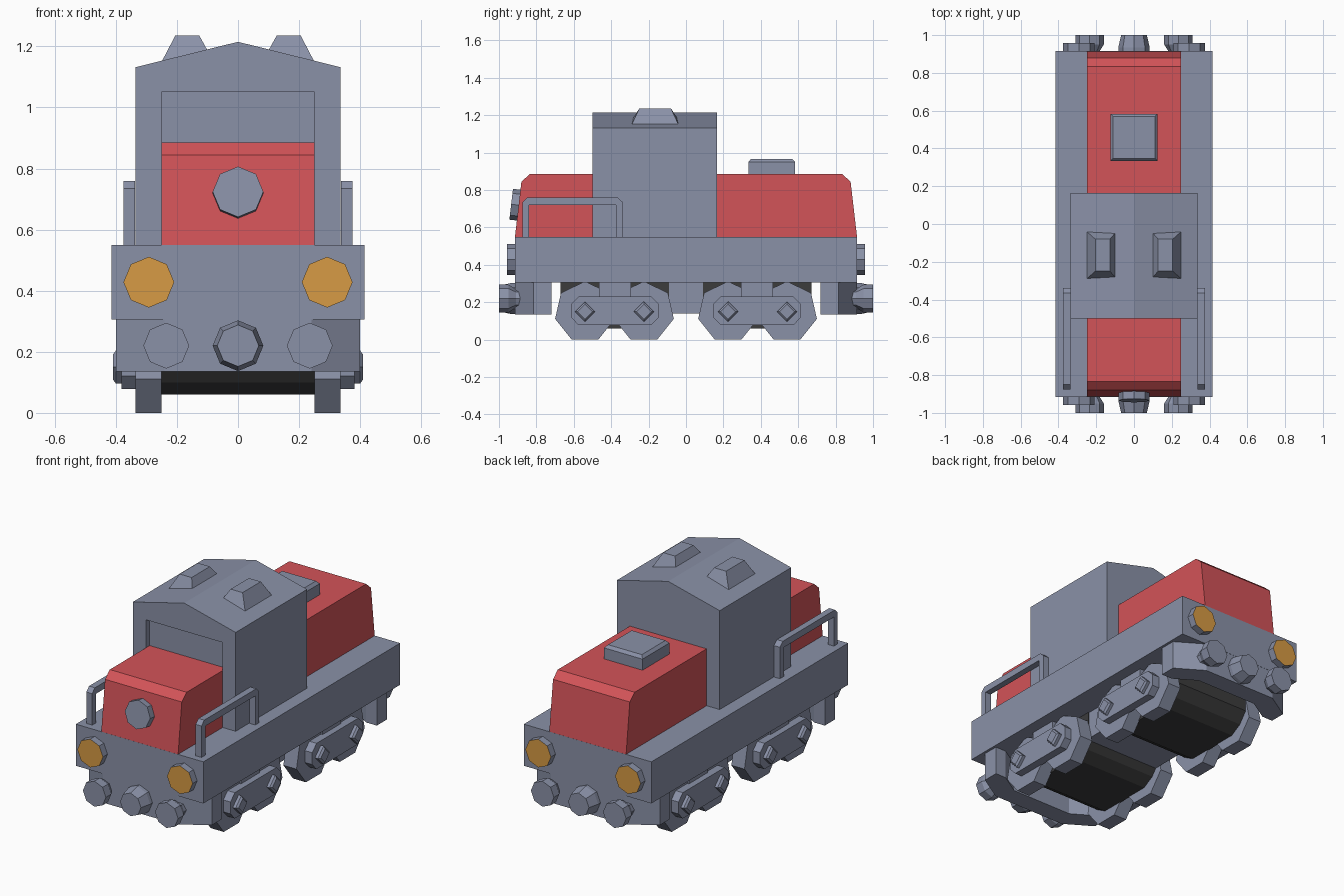
import bpy, bmesh, math
from mathutils import Matrix, Vector

if "Cube" in bpy.data.objects:
    bpy.data.objects.remove(bpy.data.objects["Cube"])


def material(name, rgb):
    m = bpy.data.materials.new(name)
    m.diffuse_color = (*rgb, 1)
    m.use_nodes = True
    m.node_tree.nodes["Principled BSDF"].inputs["Base Color"].default_value = m.diffuse_color
    return m


GREY = material("blue_grey", (0.254, 0.283, 0.387))
RED = material("red", (0.65, 0.087, 0.098))
AMBER = material("amber", (0.68, 0.328, 0.058))
DARK = material("charcoal", (0.045, 0.045, 0.046))


def finish(name, bm, *mats):
    bmesh.ops.recalc_face_normals(bm, faces=bm.faces)
    me = bpy.data.meshes.new(name)
    bm.to_mesh(me)
    bm.free()
    for m in mats:
        me.materials.append(m)
    ob = bpy.data.objects.new(name, me)
    bpy.context.collection.objects.link(ob)
    return ob


def loft(name, rings, *mats):
    """Skin a list of equal-length rings of points and cap both ends."""
    bm = bmesh.new()
    loops = [[bm.verts.new(p) for p in r] for r in rings]
    n = len(loops[0])
    for a, b in zip(loops, loops[1:]):
        for i in range(n):
            bm.faces.new((a[i], a[(i + 1) % n], b[(i + 1) % n], b[i]))
    bm.faces.new(loops[0])
    bm.faces.new(loops[-1])
    return finish(name, bm, *mats)


def extrude(name, profile, axis, lo, hi, mat):
    """Extrude a 2D profile along x (y,z), y (x,z) or z (x,y)."""
    place = {"x": lambda p, t: (t, *p), "y": lambda p, t: (p[0], t, p[1]),
             "z": lambda p, t: (*p, t)}[axis]
    return loft(name, [[place(p, t) for p in profile] for t in (lo, hi)], mat)


def box(name, x0, x1, y0, y1, z0, z1, mat):
    return extrude(name, [(x0, y0), (x1, y0), (x1, y1), (x0, y1)], "z", z0, z1, mat)


def turned(name, x, z, steps, *mats):
    """Eight-sided turned part along y; steps are (y, radius)."""
    rings = [[(x + r * math.cos(i * math.pi / 4), y, z + r * math.sin(i * math.pi / 4))
              for i in range(8)] for y, r in steps]
    return loft(name, rings, *mats)


# Chassis and cab with pitched roof
box("chassis", -0.415, 0.415, -0.915, 0.915, 0.305, 0.55, GREY)
cab = extrude("cab", [(-0.335, 0.54), (0.335, 0.54), (0.335, 1.132), (0, 1.215), (-0.335, 1.132)],
              "y", -0.5, 0.165, GREY)

# Recess in the cab front above the short hood
cutter = box("cab_recess_cutter", -0.25, 0.25, -0.6, -0.465, 0.6, 1.05, GREY)
cutter.hide_render = True
cutter.hide_viewport = True
cut = cab.modifiers.new("recess", "BOOLEAN")
cut.operation = "DIFFERENCE"
cut.solver = "EXACT"
cut.object = cutter

# Hoods
for name, s, inner in (("front_hood", -1, 0.46), ("rear_hood", 1, 0.16)):
    prof = [(s * y, z) for y, z in ((inner, 0.545), (0.915, 0.545), (0.88, 0.845),
                                    (0.835, 0.885), (inner, 0.885))]
    extrude(name, prof, "x", -0.25, 0.25, RED)

# Tilted headlamp on the front hood
lamp = turned("hood_lamp", 0, 0, [(-0.035, 0.083), (0.03, 0.083)], GREY)
lamp.data.transform(Matrix.Translation((0, -0.9, 0.72)) @ Matrix.Rotation(math.radians(-6.7), 4, "X"))

# Hatch on the rear hood
def rect(x0, x1, y0, y1, z):
    return [(x0, y0, z), (x1, y0, z), (x1, y1, z), (x0, y1, z)]


loft("hood_hatch", [rect(-0.125, 0.125, 0.333, 0.583, 0.88),
                    rect(-0.125, 0.125, 0.333, 0.583, 0.95),
                    rect(-0.11, 0.11, 0.348, 0.568, 0.967)], GREY)

for s, side in ((-1, "left"), (1, "right")):
    # Roof vents sitting on the slope
    base = [(s * x, -0.165 + y, z) for x, y, z in
            ((0.1, -0.117, 1.187), (0.25, -0.125, 1.15), (0.25, 0.125, 1.15), (0.1, 0.117, 1.187))]
    top = rect(s * 0.127, s * 0.205, -0.25, -0.08, 1.236)
    loft(side + "_roof_vent", [base, top], GREY)

    # Handrail: outer outline followed by the inner one
    outer = [(-0.875, 0.545), (-0.875, 0.735), (-0.85, 0.76), (-0.365, 0.76), (-0.338, 0.735), (-0.338, 0.545)]
    inner = [(-0.375, 0.545), (-0.375, 0.721), (-0.84, 0.721), (-0.84, 0.545)]
    extrude(side + "_handrail", outer + inner, "x", s * 0.337, s * 0.375, GREY)

# End fittings, repeated at both ends
for e, end in ((-1, "front"), (1, "rear")):
    beam = [(0.4, 0.72), (0.4, 0.815), (0.24, 0.914), (-0.24, 0.914), (-0.4, 0.815),
            (-0.4, 0.72), (-0.33, 0.72), (-0.2, 0.8), (0.2, 0.8), (0.33, 0.72)]
    extrude(end + "_buffer_beam", [(x, e * y) for x, y in beam], "z", 0.135, 0.307, GREY)
    turned(end + "_coupler", 0, 0.22, [(e * 0.89, 0.083), (e * 0.935, 0.083), (e * 1.0, 0.068)], GREY)
    for s, side in ((-1, "left"), (1, "right")):
        turned(f"{end}_{side}_buffer", s * 0.235, 0.22,
               [(e * 0.86, 0.05), (e * 0.91, 0.05), (e * 0.95, 0.075), (e * 1.0, 0.075)], GREY)
        light = turned(f"{end}_{side}_light", s * 0.292, 0.428,
                       [(e * 0.9, 0.083), (e * 0.958, 0.083)], GREY, AMBER)
        for f in light.data.polygons:      # amber lens on the outward face
            if f.normal.y * e > 0.9:
                f.material_index = 1

# Bogies
WHEEL_R, WHEEL_Z = 0.164, 0.148
for e, end in ((-1, "front"), (1, "rear")):
    mid = e * 0.38
    axles = (e * 0.54, e * 0.225)
    drum = [(-0.29, 0.31), (-0.29, 0.165), (-0.24, 0.1), (-0.17, 0.06),
            (0.17, 0.06), (0.24, 0.1), (0.29, 0.165), (0.29, 0.31)]
    extrude(end + "_motor_casing", [(mid + y, z) for y, z in drum], "x", -0.255, 0.255, DARK)
    for s, side in ((-1, "left"), (1, "right")):
        tag = f"{end}_{side}_"
        for i, y in enumerate(axles):
            ring = [(y + WHEEL_R * math.sin(k * math.tau / 7), WHEEL_Z + WHEEL_R * math.cos(k * math.tau / 7))
                    for k in range(7)]
            extrude(f"{tag}wheel_{i + 1}", ring, "x", s * 0.25, s * 0.335, GREY)
            # Diamond axle cap with a tapered tip
            loft(f"{tag}axle_cap_{i + 1}",
                 [[(s * x, y + r, 0.15), (s * x, y, 0.15 + r), (s * x, y - r, 0.15), (s * x, y, 0.15 - r)]
                  for x, r in ((0.37, 0.054), (0.4, 0.054), (0.41, 0.04))], GREY)
        # Side frame with chamfered ends and a hanger up to the chassis
        frame = [(-0.235, 0.12), (-0.195, 0.078), (0.195, 0.078), (0.235, 0.12),
                 (0.235, 0.19), (0.195, 0.23), (-0.195, 0.23), (-0.235, 0.19)]
        extrude(tag + "side_frame", [(mid + y, z) for y, z in frame], "x", s * 0.33, s * 0.382, GREY)
        box(tag + "hanger", s * 0.25, s * 0.345, mid - 0.085, mid + 0.085, 0.2, 0.307, GREY)

# Tank under the chassis, between the bogies
box("under_tank", -0.25, 0.25, -0.14, 0.14, 0.14, 0.307, GREY)
